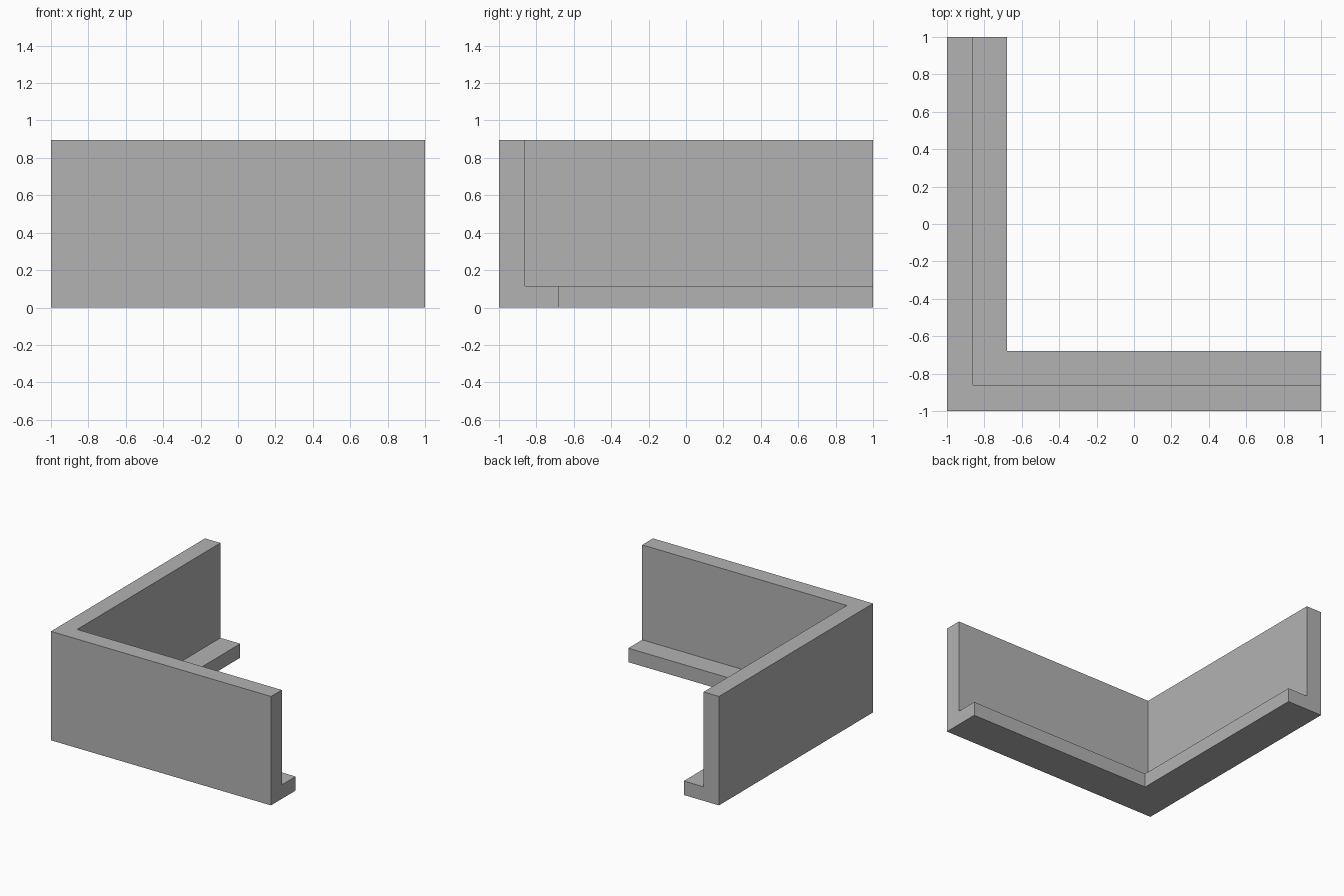
import bpy
import bmesh

cube = bpy.data.objects.get("Cube")
if cube:
    bpy.data.objects.remove(cube, do_unlink=True)

# Plain grey material
grey = bpy.data.materials.new("plain grey")
grey.use_nodes = True
colour = (0.45, 0.45, 0.45, 1)
grey.diffuse_color = colour
grey.node_tree.nodes["Principled BSDF"].inputs["Base Color"].default_value = colour

# Wall cross-section: (distance inward from the outer face, height)
HEIGHT, WALL, LEDGE, LEDGE_TOP = 0.895, 0.14, 0.32, 0.115
profile = [(0, 0), (LEDGE, 0), (LEDGE, LEDGE_TOP),
           (WALL, LEDGE_TOP), (WALL, HEIGHT), (0, HEIGHT)]

# Sweep the section along the front, round a mitred corner, then along the side
stations = [
    lambda d, z: (1, d - 1, z),
    lambda d, z: (d - 1, d - 1, z),
    lambda d, z: (d - 1, 1, z),
]
bm = bmesh.new()
rings = [[bm.verts.new(place(d, z)) for d, z in profile] for place in stations]
for a, b in zip(rings, rings[1:]):
    for i in range(len(profile)):
        j = (i + 1) % len(profile)
        bm.faces.new((a[i], a[j], b[j], b[i]))

# Close both ends
bm.faces.new(rings[0])
bm.faces.new(rings[-1])
bmesh.ops.recalc_face_normals(bm, faces=bm.faces)

mesh = bpy.data.meshes.new("corner_wall_with_ledge")
bm.to_mesh(mesh)
bm.free()
mesh.materials.append(grey)
wall = bpy.data.objects.new("corner_wall_with_ledge", mesh)
bpy.context.collection.objects.link(wall)
